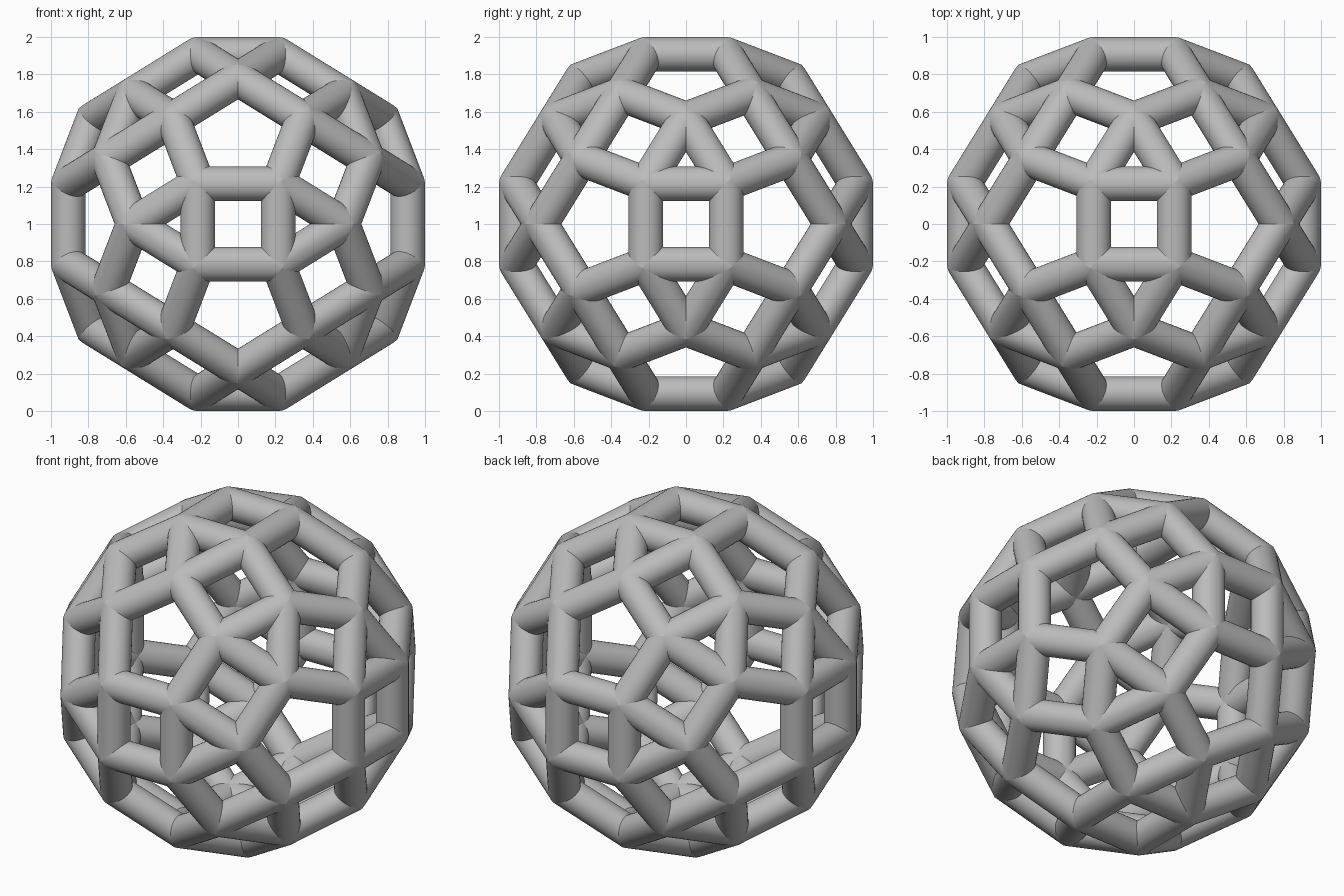
import bpy, bmesh, math
from itertools import product
from mathutils import Vector

cube = bpy.data.objects.get("Cube")
if cube:
    bpy.data.objects.remove(cube, do_unlink=True)

PHI = (1 + math.sqrt(5)) / 2
RADIUS = 0.0925                       # tube radius
HALF = (1 - RADIUS) / PHI ** 3        # half the length of an edge
SIDES = 32

# Corners of a rhombicosidodecahedron: signed, cyclic permutations of three seeds
seeds = [(1, 1, PHI ** 3), (PHI ** 2, PHI, 2 * PHI), (2 + PHI, 0, PHI ** 2)]
corners = []
for seed in seeds:
    for signs in product((1, -1), repeat=3):
        p = [a * s * HALF for a, s in zip(seed, signs)]
        for k in range(3):
            v = Vector(p[k:] + p[:k])
            if all((v - c).length > 0.01 for c in corners):
                corners.append(v)

# Corners one edge length apart are joined by a tube
neighbours = [[j for j, w in enumerate(corners)
               if abs((v - w).length - 2 * HALF) < 0.01]
              for v in corners]


def mitre_ring(i, j, offsets):
    """Tube outline at corner i of edge i-j, cut by the planes halfway to the other tubes."""
    v = corners[i]
    d = (corners[j] - v).normalized()
    normals = [d - (corners[k] - v).normalized() for k in neighbours[i] if k != j]
    return [v + o + d * max(-n.dot(o) / n.dot(d) for n in normals) for o in offsets]


# Mitred tubes
bm = bmesh.new()
for i, links in enumerate(neighbours):
    for j in links:
        if j < i:
            continue
        axis = (corners[j] - corners[i]).normalized()
        out = (corners[i] + corners[j]).normalized()
        side = axis.cross(out)
        offsets = [(out * math.cos(a) + side * math.sin(a)) * RADIUS
                   for a in (math.tau * k / SIDES for k in range(SIDES))]
        start = [bm.verts.new(p) for p in mitre_ring(i, j, offsets)]
        end = [bm.verts.new(p) for p in mitre_ring(j, i, offsets)]
        for k in range(SIDES):
            n = (k + 1) % SIDES
            face = bm.faces.new((start[k], start[n], end[n], end[k]))
            face.smooth = True
            for ring in (start, end):
                bm.edges.get((ring[k], ring[n])).smooth = False

# Weld the tubes along their mitre seams and stand the frame on the ground
bmesh.ops.remove_doubles(bm, verts=bm.verts, dist=0.0005)
bmesh.ops.recalc_face_normals(bm, faces=bm.faces)
bmesh.ops.translate(bm, verts=bm.verts, vec=(0, 0, 1))

mesh = bpy.data.meshes.new("tube_frame")
bm.to_mesh(mesh)
bm.free()
frame = bpy.data.objects.new("tube_frame", mesh)
bpy.context.collection.objects.link(frame)

# Plain grey
grey = bpy.data.materials.new("plain_grey")
grey.use_nodes = True
colour = (0.5, 0.5, 0.5, 1)
grey.diffuse_color = colour
grey.node_tree.nodes["Principled BSDF"].inputs["Base Color"].default_value = colour
mesh.materials.append(grey)
